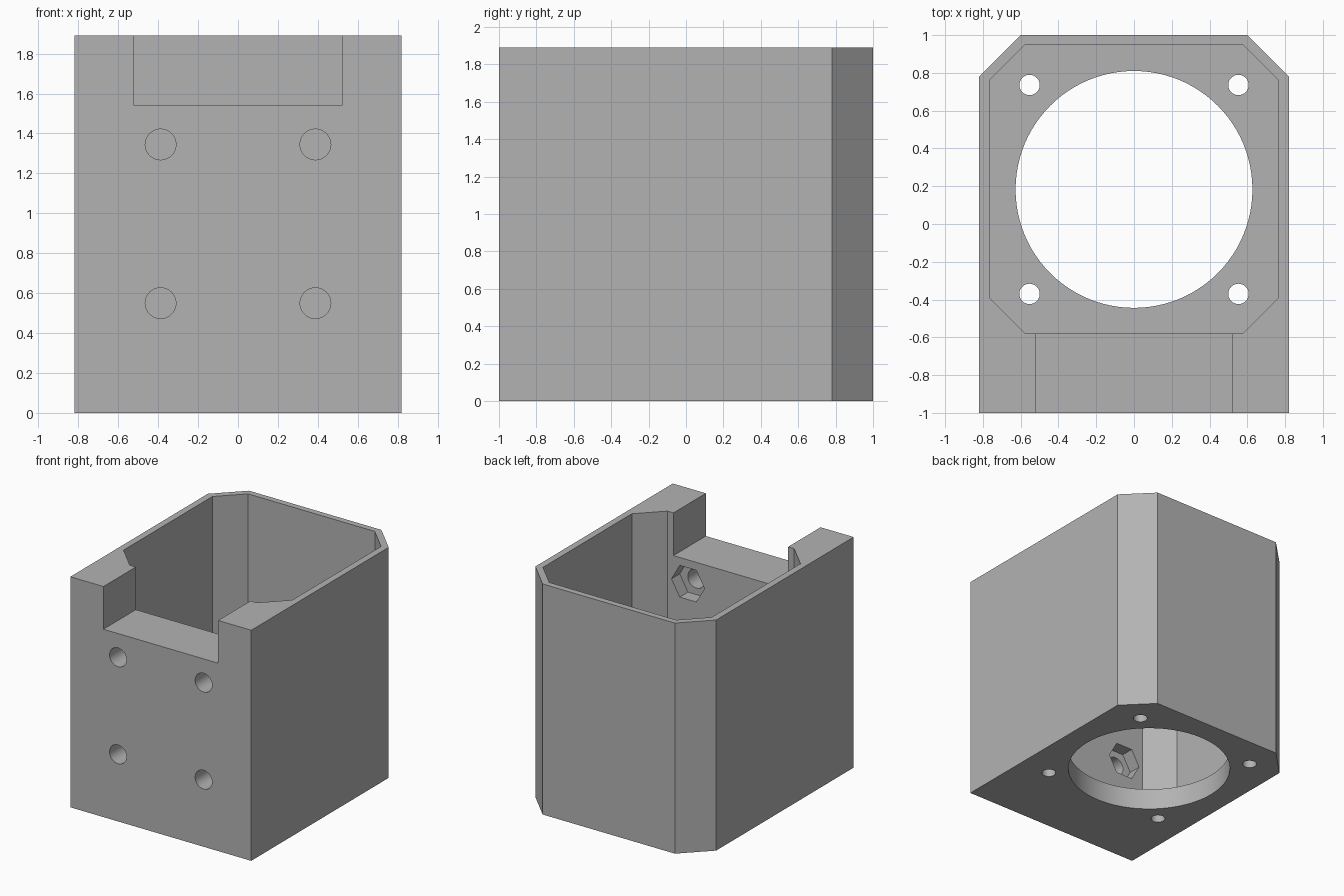
import bpy, bmesh, math
from mathutils import Matrix, Vector

cube = bpy.data.objects.get("Cube")
if cube:
    bpy.data.objects.remove(cube, do_unlink=True)

HEIGHT, FLOOR = 1.89, 0.175
WALL_Y = -0.58            # inner side of the thick front wall
BORE_Y = 0.183            # centre of the round floor opening

grey = bpy.data.materials.new("plain grey")
grey.use_nodes = True
colour = (0.45, 0.45, 0.45, 1)
grey.diffuse_color = colour
grey.node_tree.nodes["Principled BSDF"].inputs["Base Color"].default_value = colour


def prism(name, outline, low, high, matrix=Matrix()):
    """Extrude a flat outline from low to high along local z."""
    bm = bmesh.new()
    face = bm.faces.new([bm.verts.new((x, y, low)) for x, y in outline])
    up = bmesh.ops.extrude_face_region(bm, geom=[face])["geom"]
    bmesh.ops.translate(bm, vec=(0, 0, high - low),
                        verts=[v for v in up if isinstance(v, bmesh.types.BMVert)])
    bmesh.ops.transform(bm, matrix=matrix, verts=bm.verts)
    bmesh.ops.recalc_face_normals(bm, faces=bm.faces)
    mesh = bpy.data.meshes.new(name)
    bm.to_mesh(mesh)
    bm.free()
    mesh.materials.append(grey)
    obj = bpy.data.objects.new(name, mesh)
    bpy.context.collection.objects.link(obj)
    return obj


def ring(x, y, radius, sides):
    return [(x + radius * math.cos(math.tau * i / sides),
             y + radius * math.sin(math.tau * i / sides)) for i in range(sides)]


def box(x, y0, y1):
    return [(-x, y0), (x, y0), (x, y1), (-x, y1)]


def cut(target, cutter):
    """Subtract the cutter, bake the result and remove the cutter."""
    mod = target.modifiers.new("cut", 'BOOLEAN')
    mod.object, mod.operation, mod.solver = cutter, 'DIFFERENCE', 'EXACT'
    bpy.context.view_layer.objects.active = target
    bpy.ops.object.modifier_apply(modifier=mod.name)
    bpy.data.objects.remove(cutter, do_unlink=True)


# Outer body with chamfered back corners
housing = prism("motor_housing", [(-0.82, -1), (0.82, -1), (0.82, 0.78), (0.6, 1),
                                  (-0.6, 1), (-0.82, 0.78)], 0, HEIGHT)

# Eight-sided cavity above the floor
half = [(0.575, WALL_Y), (0.765, -0.39), (0.765, 0.76), (0.575, 0.95)]
cut(housing, prism("cavity", half + [(-x, y) for x, y in reversed(half)], FLOOR, 2.2))

# Notch in the top of the front wall
cut(housing, prism("notch", box(0.52, -1.2, WALL_Y + 0.05), 1.54, 2.2))

# Floor opening and its four screw holes
cut(housing, prism("bore", ring(0, BORE_Y, 0.627, 96), -0.2, FLOOR + 0.2))
for sx in (-1, 1):
    for sy in (-1, 1):
        cut(housing, prism("screw_hole", ring(sx * 0.553, BORE_Y + sy * 0.553, 0.054, 32),
                           -0.2, FLOOR + 0.2))

# Front mounting holes with hexagonal nut pockets on the inside
to_front = Matrix.Rotation(math.radians(90), 4, 'X')   # local z points to -y
for x in (-0.388, 0.388):
    for z in (0.55, 1.345):
        cut(housing, prism("bolt_hole", ring(x, z, 0.077, 40), 0.4, 1.2, to_front))
        cut(housing, prism("nut_pocket", ring(x, z, 0.15, 6), 0.5, 0.107 - WALL_Y, to_front))

# Smooth hole walls, sharp edges elsewhere
bpy.ops.object.select_all(action='DESELECT')
housing.select_set(True)
bpy.context.view_layer.objects.active = housing
bpy.ops.object.shade_smooth_by_angle(angle=math.radians(25))
